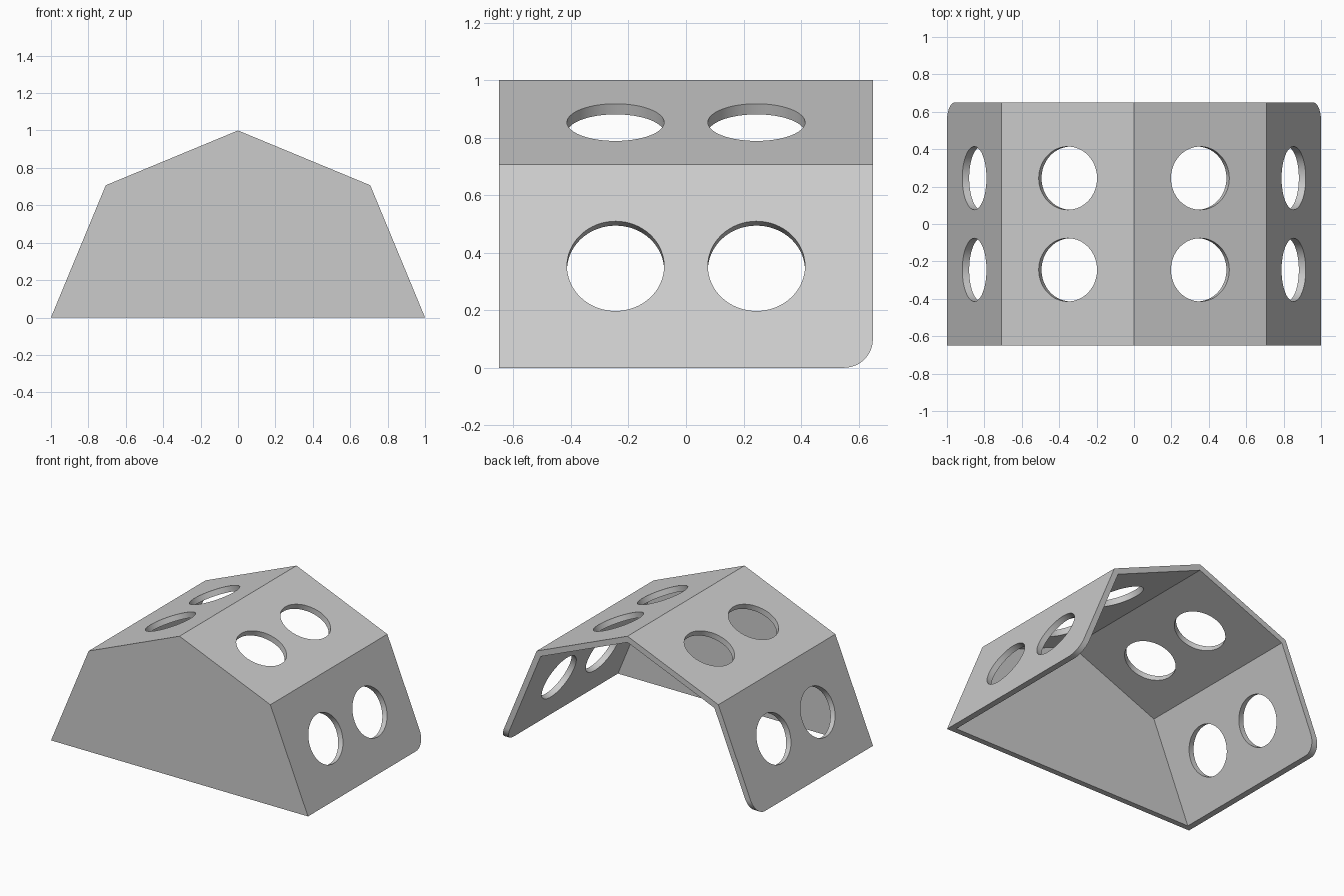
import bpy
import bmesh
from math import cos, sin, pi
from mathutils import Matrix, Vector

if "Cube" in bpy.data.objects:
    bpy.data.objects.remove(bpy.data.objects["Cube"])

WALL = 0.04          # panel thickness
HALF_DEPTH = 0.65
CORNER = 0.1         # rounding of the open lower corners
HOLE_RADIUS = 0.169
HOLE_Y = 0.245

grey = bpy.data.materials.new("light_grey")
grey.use_nodes = True
grey.diffuse_color = (0.6, 0.6, 0.6, 1)
grey.node_tree.nodes["Principled BSDF"].inputs["Base Color"].default_value = (0.6, 0.6, 0.6, 1)


def make_object(name, bm):
    bmesh.ops.recalc_face_normals(bm, faces=bm.faces)
    mesh = bpy.data.meshes.new(name)
    bm.to_mesh(mesh)
    bm.free()
    obj = bpy.data.objects.new(name, mesh)
    bpy.context.collection.objects.link(obj)
    mesh.materials.append(grey)
    return obj


def extrude_profile(points, y0, y1):
    """Extrude an x-z outline along y."""
    bm = bmesh.new()
    face = bm.faces.new([bm.verts.new((x, y0, z)) for x, z in points])
    new = bmesh.ops.extrude_face_region(bm, geom=[face])["geom"]
    verts = [v for v in new if isinstance(v, bmesh.types.BMVert)]
    bmesh.ops.translate(bm, verts=verts, vec=(0, y1 - y0, 0))
    return bm


def half_octagon(radius):
    return [(radius * cos(i * pi / 4), radius * sin(i * pi / 4)) for i in range(5)]


# Outer body, with its lower rear edge rounded
bm = extrude_profile(half_octagon(1), -HALF_DEPTH, HALF_DEPTH)
rear_edge = [e for e in bm.edges
             if all(v.co.y > 0 and abs(v.co.z) < 0.001 for v in e.verts)]
bmesh.ops.bevel(bm, geom=rear_edge, offset=CORNER, segments=12, profile=0.5,
                affect='EDGES')
shelter = make_object("shelter_shell", bm)

# Hollow interior, open below and at the rear
inner = half_octagon(1 - WALL / cos(pi / 8))
inner += [(inner[-1][0], -0.2), (inner[0][0], -0.2)]
cutters = [make_object("interior_cutter",
                       extrude_profile(inner, -HALF_DEPTH + WALL, HALF_DEPTH + 0.2))]

# Two round openings through the middle of each panel
for i in range(4):
    angle = (i + 0.5) * pi / 4
    normal = Vector((cos(angle), 0, sin(angle)))
    turn = normal.to_track_quat('Z', 'Y').to_matrix().to_4x4()
    for y in (-HOLE_Y, HOLE_Y):
        bm = bmesh.new()
        place = Matrix.Translation(normal * cos(pi / 8) + Vector((0, y, 0))) @ turn
        bmesh.ops.create_cone(bm, cap_ends=True, segments=64, radius1=HOLE_RADIUS,
                              radius2=HOLE_RADIUS, depth=0.2, matrix=place)
        cutters.append(make_object("hole_cutter", bm))

# Cut the shell and discard the cutters
bpy.ops.object.select_all(action='DESELECT')
shelter.select_set(True)
bpy.context.view_layer.objects.active = shelter
for cutter in cutters:
    cutter.hide_render = True
    mod = shelter.modifiers.new("cut", 'BOOLEAN')
    mod.operation = 'DIFFERENCE'
    mod.solver = 'EXACT'
    mod.object = cutter
    bpy.ops.object.modifier_apply(modifier=mod.name)
    bpy.data.objects.remove(cutter)

bpy.ops.object.shade_smooth_by_angle(angle=pi / 9)
